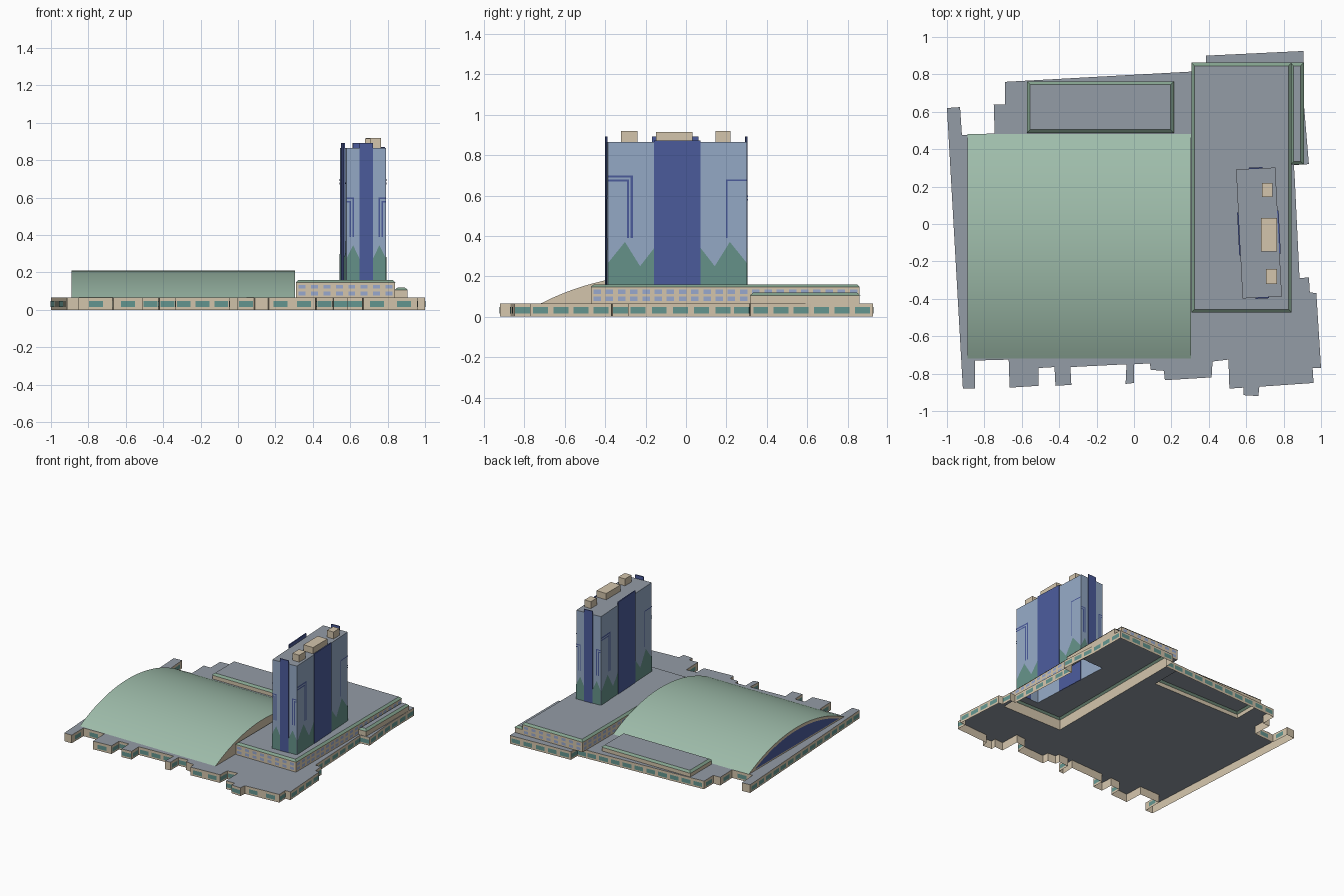
import bpy
import math
from mathutils import Vector
from mathutils.geometry import tessellate_polygon

cube = bpy.data.objects.get("Cube")
if cube:
    bpy.data.objects.remove(cube, do_unlink=True)


def material(name, code):
    """Flat colour from an sRGB hex code."""
    rgb = [int(code[i:i + 2], 16) / 255 for i in (0, 2, 4)]
    lin = [c / 12.92 if c < .04 else ((c + .055) / 1.055) ** 2.4 for c in rgb] + [1]
    m = bpy.data.materials.new(name)
    m.use_nodes = True
    m.diffuse_color = lin
    m.node_tree.nodes["Principled BSDF"].inputs["Base Color"].default_value = lin
    return m


GREY = material("roof grey", "949CA6")
BEIGE = material("wall beige", "D4C5AC")
TEAL = material("window teal", "649690")
PALE = material("window blue", "98A9CE")
SKY = material("tower light blue", "95AAC6")
NAVY = material("panel dark blue", "4C5C9C")
HILL = material("hill green", "659289")
VAULT = material("vault green", "9FBDAB")
TRIM = material("trim green", "84A38E")


def build(name, verts, faces, mat):
    me = bpy.data.meshes.new(name)
    me.from_pydata([tuple(v) for v in verts], [], faces)
    me.materials.append(mat)
    ob = bpy.data.objects.new(name, me)
    bpy.context.collection.objects.link(ob)
    return ob


# Outlines run clockwise seen from above, so outward is left of each edge.
def rect(x0, x1, y0, y1, inset=0):
    x0, x1, y0, y1 = x0 + inset, x1 - inset, y0 + inset, y1 - inset
    return [(x0, y0), (x0, y1), (x1, y1), (x1, y0)]


def edges(loop):
    return list(zip(loop, loop[1:] + loop[:1]))


def plate(name, loops, z, mat):
    """Flat roof with optional holes."""
    rings = [[Vector((x, y, z)) for x, y in loop] for loop in loops]
    verts = [v for ring in rings for v in ring]
    faces = []
    for a, b, c in tessellate_polygon(rings):
        up = (verts[b] - verts[a]).cross(verts[c] - verts[a]).z
        faces.append((a, b, c) if up > 0 else (a, c, b))
    return build(name, verts, faces, mat)


def skirt(name, low, z0, high, z1, mat):
    """Band of faces between two matching outlines."""
    n = len(low)
    verts = [(x, y, z0) for x, y in low] + [(x, y, z1) for x, y in high]
    faces = [((i + 1) % n, i, n + i, n + (i + 1) % n) for i in range(n)]
    return build(name, verts, faces, mat)


def on_walls(name, items, mat, lift=.003):
    """Thin polygons on walls; each item is (edge, [(distance from middle, z)])."""
    verts, faces = [], []
    for (a, b), shape in items:
        a, b = Vector((*a, 0)), Vector((*b, 0))
        d = (b - a).normalized()
        out = Vector((-d.y, d.x, 0))
        pts = [(a + b) / 2 + d * s + out * lift + Vector((0, 0, z)) for s, z in shape]
        area = sum(s * w - t * z for (s, z), (t, w) in edges(shape))
        if area > 0:
            pts.reverse()
        faces.append(tuple(range(len(verts), len(verts) + len(pts))))
        verts += pts
    return build(name, verts, faces, mat)


def box_shape(s0, s1, z0, z1):
    return [(s0, z0), (s1, z0), (s1, z1), (s0, z1)]


def window_row(loop, z0, z1, pitch, fill, shortest):
    items = []
    for a, b in edges(loop):
        length = math.dist(a, b)
        if length < shortest:
            continue
        n = max(1, int(length / pitch))
        step = length / n
        for i in range(n):
            mid = (i + .5) * step - length / 2
            half = pitch * fill / 2
            items.append(((a, b), box_shape(mid - half, mid + half, z0, z1)))
    return items


# Ground storey: irregular open-bottomed shell
BASE = .065
outline = [
    (-1, .62), (-.93, .625), (-.92, .475), (-.745, .485), (-.75, .64), (-.69, .64),
    (-.69, .76), (.31, .815), (.385, .82), (.385, .9), (.905, .925), (.91, .62),
    (.935, .32), (.855, .315), (.86, .235), (.905, .235), (.905, .24), (.855, .15),
    (.885, -.29), (.935, -.285), (.94, -.365), (.975, -.37), (1, -.77), (.955, -.77),
    (.96, -.85), (.67, -.87), (.665, -.92), (.585, -.915), (.585, -.875), (.51, -.88),
    (.505, -.725), (.42, -.735), (.415, -.82), (.165, -.835), (.16, -.785), (.09, -.78),
    (.085, -.745), (0, -.75), (0, -.85), (-.045, -.855), (-.04, -.75), (-.34, -.765),
    (-.335, -.86), (-.42, -.865), (-.425, -.765), (-.51, -.77), (-.51, -.865),
    (-.665, -.875), (-.67, -.725), (-.85, -.73), (-.85, -.88), (-.915, -.88)]
del outline[15:18]
podium = (.31, .84, -.47, .86)
annex = (.84, .905, .32, .86)
back_block = (-.57, .21, .49, .76)
skirt("ground_storey_walls", outline, 0, outline, BASE, BEIGE)
plate("ground_storey_roof", [outline, rect(*podium), rect(*back_block)], BASE, GREY)
on_walls("ground_storey_windows", window_row(outline, .015, .047, .1, .74, .075), TEAL)

# Tower footprint, turned slightly
centre, angle = Vector((.668, -.048)), math.radians(2.9)
axis_x = Vector((math.cos(angle), math.sin(angle)))
axis_y = Vector((-axis_x.y, axis_x.x))
HX, HY = .105, .345
foot = [tuple(centre + axis_x * x + axis_y * y) for x, y in rect(-HX, HX, -HY, HY)]


# Raised blocks with a sloping green trim
def block(name, size, top, holes=()):
    lip = top - .014
    skirt(name + "_walls", rect(*size), BASE, rect(*size), lip, BEIGE)
    skirt(name + "_trim", rect(*size, -.003), lip, rect(*size, .014), top, TRIM)
    plate(name + "_roof", [rect(*size, .014), *holes], top, GREY)


block("podium", podium, .16, [foot])
block("annex", annex, .12)
block("back_block", back_block, .11)
for label, z in (("lower", .078), ("upper", .113)):
    on_walls("podium_windows_" + label,
             window_row(rect(*podium), z, z + .021, .06, .62, .1), PALE)

# Barrel vault
SPAN, RISE, MID = .6, .145, -.12
radius = (SPAN ** 2 + RISE ** 2) / (2 * RISE)
sweep = math.asin(SPAN / radius)
STEPS = 32


def arch(x, drop=0):
    pts = []
    for i in range(STEPS + 1):
        t = sweep * (2 * i / STEPS - 1)
        z = BASE + RISE - radius * (1 - math.cos(t)) - drop
        if z >= BASE - .0001:
            pts.append((x, MID + radius * math.sin(t), z))
    return pts


west, east = arch(-.89), arch(.305)
n = len(west)
vault = build("vault_roof", west + east,
              [(i, n + i, n + i + 1, i + 1) for i in range(n - 1)], VAULT)
vault.data.polygons.foreach_set("use_smooth", [True] * len(vault.data.polygons))
build("vault_east_end", east, [tuple(range(n))[::-1]], BEIGE)
build("vault_west_end", west, [tuple(range(n))], BEIGE)
glass = arch(-.894, .02)
build("vault_west_glass", glass, [tuple(range(len(glass)))], NAVY)

# Tower shell
TOP = .865
skirt("tower_walls", foot, .16, foot, TOP, SKY)
plate("tower_roof", [foot], TOP, GREY)


def bracket(s, h, z, t, side):
    """Angled stripe running from a wall corner inward, then down."""
    pts = [(s, .39), (s, z), (h, z), (h, z - t), (s + t, z - t), (s + t, .39)]
    return [(side * p, q) for p, q in pts]


# Tower decoration: hills, stripes and tall centre panels on every side
hills, stripes, panels = [], [], []
for i, wall in enumerate(edges(foot)):
    broad = i % 2 == 0
    half = HY if broad else HX
    core = .115 if broad else .037
    if broad:
        ridge = [(core, .34), (.185, .25), (.26, .37), (half, .265)]
    else:
        ridge = [(core, .275), (.07, .345), (half, .275)]
    for side in (-1, 1):
        hills.append((wall, [(side * s, z) for s, z in
                             [(core, .16)] + ridge + [(half, .16)]]))
        if not broad:
            stripes.append((wall, bracket(.065, half, .6, .008, side)))
            stripes.append((wall, bracket(.082, half, .583, .008, side)))
        elif side > 0:
            stripes.append((wall, bracket(.22, half, .7, .012, side)))
            stripes.append((wall, bracket(.24, half, .68, .01, side)))
        else:
            stripes.append((wall, bracket(.24, half, .68, .008, side)))
    height = .872 if i == 2 else .893
    panels.append((wall, box_shape(-core, core, .16, height)))
on_walls("tower_hills", hills, HILL)
on_walls("tower_stripes", stripes, NAVY, .004)
slab = on_walls("tower_centre_panels", panels, NAVY, .006)
solid = slab.modifiers.new("thickness", "SOLIDIFY")
solid.thickness = .008

# Rooftop plant rooms
for name, size, top in (("north_plant_room", (.685, .74, .145, .22), .92),
                        ("middle_plant_room", (.68, .765, -.148, .033), .915),
                        ("south_plant_room", (.705, .765, -.322, -.24), .92)):
    skirt(name + "_walls", rect(*size), TOP, rect(*size), top, BEIGE)
    plate(name + "_roof", [rect(*size)], top, BEIGE)
